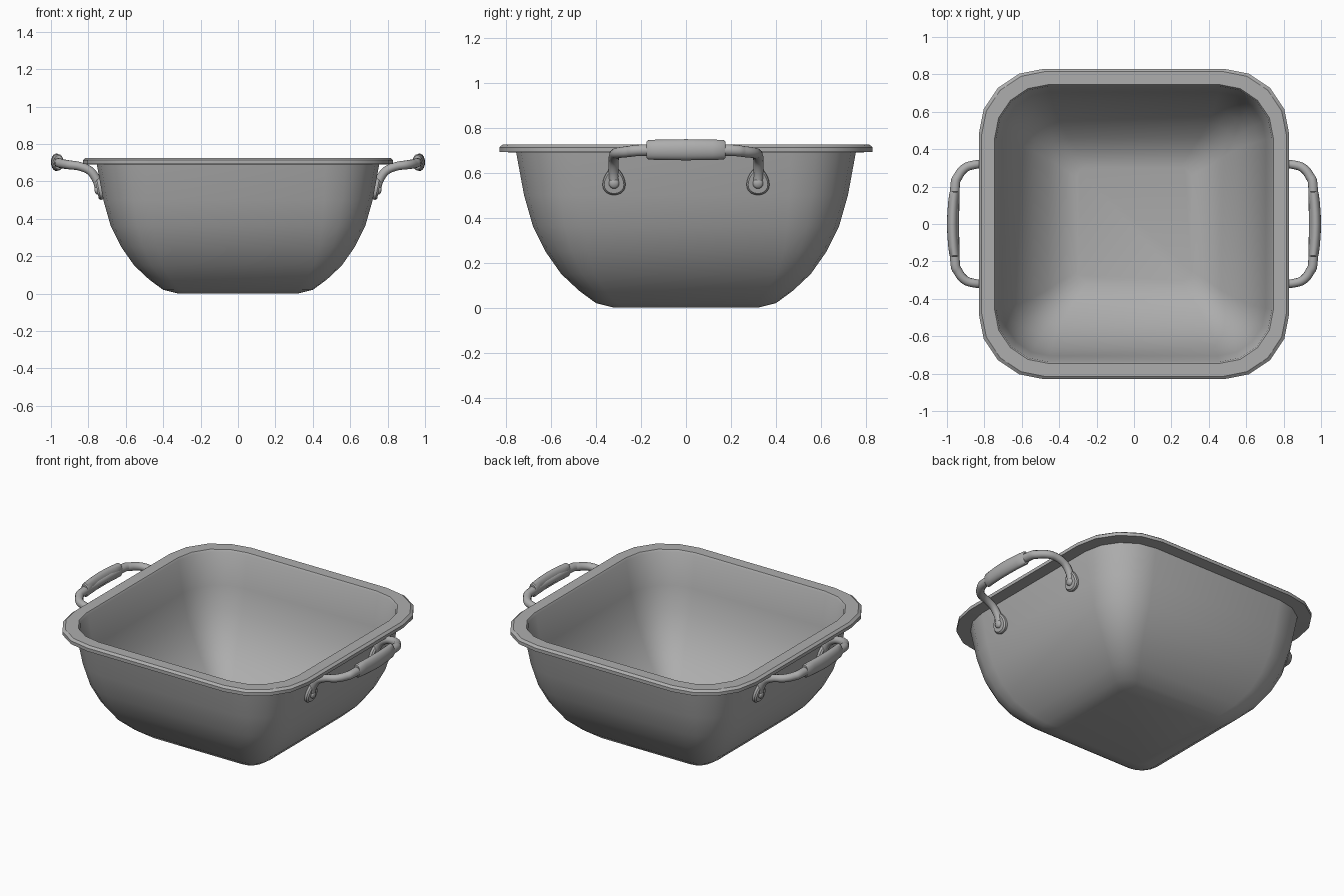
import bpy, bmesh, math
from mathutils import Vector, Matrix

cube = bpy.data.objects.get("Cube")
if cube:
    bpy.data.objects.remove(cube, do_unlink=True)

GREY = 0.42
metal = bpy.data.materials.new("grey_metal")
metal.use_nodes = True
metal.diffuse_color = (GREY, GREY, GREY, 1)
metal.node_tree.nodes["Principled BSDF"].inputs["Base Color"].default_value = (GREY, GREY, GREY, 1)


def finish(name, bm, angle=35):
    bmesh.ops.recalc_face_normals(bm, faces=bm.faces)
    mesh = bpy.data.meshes.new(name)
    bm.to_mesh(mesh)
    bm.free()
    obj = bpy.data.objects.new(name, mesh)
    bpy.context.collection.objects.link(obj)
    mesh.materials.append(metal)
    bpy.ops.object.select_all(action='DESELECT')
    obj.select_set(True)
    bpy.context.view_layer.objects.active = obj
    bpy.ops.object.shade_smooth_by_angle(angle=math.radians(angle))
    return obj


def loft(name, rings, angle=35):
    """Skin a list of equal-length point rings and cap both ends."""
    bm = bmesh.new()
    loops = [[bm.verts.new(p) for p in ring] for ring in rings]
    n = len(loops[0])
    for a, b in zip(loops, loops[1:]):
        for i in range(n):
            j = (i + 1) % n
            bm.faces.new((a[i], a[j], b[j], b[i]))
    bm.faces.new(loops[0])
    bm.faces.new(loops[-1])
    return finish(name, bm, angle)


def rounded_square(half, radius, z, steps=4):
    pts = []
    for k in range(4):
        mid = math.radians(45 + 90 * k)
        cx = math.copysign(half - radius, math.cos(mid))
        cy = math.copysign(half - radius, math.sin(mid))
        for i in range(steps + 1):
            a = math.radians(90 * k + 90 * i / steps)
            pts.append((cx + radius * math.cos(a), cy + radius * math.sin(a), z))
    return pts


def ellipse(center, u, v, n=16):
    return [center + u * math.cos(math.tau * i / n) + v * math.sin(math.tau * i / n)
            for i in range(n)]


def spline(points, steps=5):
    """Smooth path through (x, y, z, radius) points."""
    p = [Vector(q) for q in points]
    p = [2 * p[0] - p[1]] + p + [2 * p[-1] - p[-2]]
    out = []
    for a, b, c, d in zip(p, p[1:], p[2:], p[3:]):
        for i in range(steps):
            t = i / steps
            out.append(0.5 * (2 * b + (c - a) * t + (2 * a - 5 * b + 4 * c - d) * t * t
                              + (3 * b - a - 3 * c + d) * t ** 3))
    return out + [p[-2]]


# Bowl: outer wall, flat rim, lip step, inner wall (half width, corner radius, height)
wall = [(0.32, 0.06, 0.0), (0.40, 0.09, 0.02), (0.475, 0.115, 0.075), (0.555, 0.15, 0.15),
        (0.625, 0.19, 0.25), (0.68, 0.23, 0.36), (0.72, 0.26, 0.50), (0.755, 0.29, 0.69)]
rim = [(0.83, 0.35, 0.692), (0.83, 0.35, 0.713), (0.815, 0.34, 0.725),
       (0.746, 0.29, 0.725), (0.738, 0.285, 0.713)]
inside = [(h - 0.015, r - 0.005, z + 0.015) for h, r, z in reversed(wall[:-1])]
loft("bowl", [rounded_square(*ring) for ring in wall + rim + inside])

# Side handles
TILT = math.radians(11)
half_path = [(0.738, 0.32, 0.545, 0.024), (0.755, 0.322, 0.605, 0.023),
             (0.79, 0.322, 0.655, 0.023), (0.845, 0.318, 0.68, 0.023),
             (0.90, 0.302, 0.688, 0.024), (0.94, 0.255, 0.694, 0.025),
             (0.958, 0.18, 0.70, 0.026)]

for s, side in ((1, "left"), (-1, "right")):
    # Bent rod running from pad to pad
    path = half_path + [(x, -y, z, r) for x, y, z, r in reversed(half_path)]
    pts = spline([(s * x, y, z, r) for x, y, z, r in path])
    rings = []
    side_axis = Vector((0, 1, 0))
    for i, p in enumerate(pts):
        t = (pts[min(i + 1, len(pts) - 1)] - pts[max(i - 1, 0)]).to_3d().normalized()
        side_axis = (side_axis - t * side_axis.dot(t)).normalized()
        rings.append(ellipse(p.to_3d(), side_axis * p.w, t.cross(side_axis) * p.w, 12))
    loft(side + "_handle_rod", rings, 50)

    # Bowed grip with softened ends
    rings = []
    for y, k in ((-0.175, 0.8), (-0.168, 0.95), (-0.12, 0.98), (-0.06, 1), (0, 1.02),
                 (0.06, 1), (0.12, 0.98), (0.168, 0.95), (0.175, 0.8)):
        c = Vector((s * (0.971 - 0.4 * y * y), y, 0.702))
        rings.append(ellipse(c, Vector((s * 0.0285 * k, 0, 0)), Vector((0, 0, 0.046 * k)), 20))
    loft(side + "_handle_grip", rings)

    # Teardrop pads and domed rivets at the wall
    out = Vector((s * math.cos(TILT), 0, -math.sin(TILT)))
    up = Vector((s * math.sin(TILT), 0, math.cos(TILT)))
    across = Vector((0, 1, 0))
    for e, end in ((1, "back"), (-1, "front")):
        c = Vector((s * 0.728, e * 0.32, 0.565))
        rings = []
        for depth, k in ((-0.01, 1), (0.018, 1), (0.027, 0.86)):
            ring = []
            for i in range(24):
                a = math.tau * i / 24
                w = 0.049 * math.cos(a) * (1 - 0.28 * math.sin(a))
                h = 0.062 * math.sin(a)
                ring.append(c + out * depth + (across * w + up * h) * k)
            rings.append(ring)
        loft(f"{side}_{end}_pad", rings)
        rings = [ellipse(c - up * 0.008 + out * d, across * r, up * r)
                 for d, r in ((0.02, 0.024), (0.034, 0.022), (0.039, 0.014), (0.041, 0.004))]
        loft(f"{side}_{end}_rivet", rings, 50)
